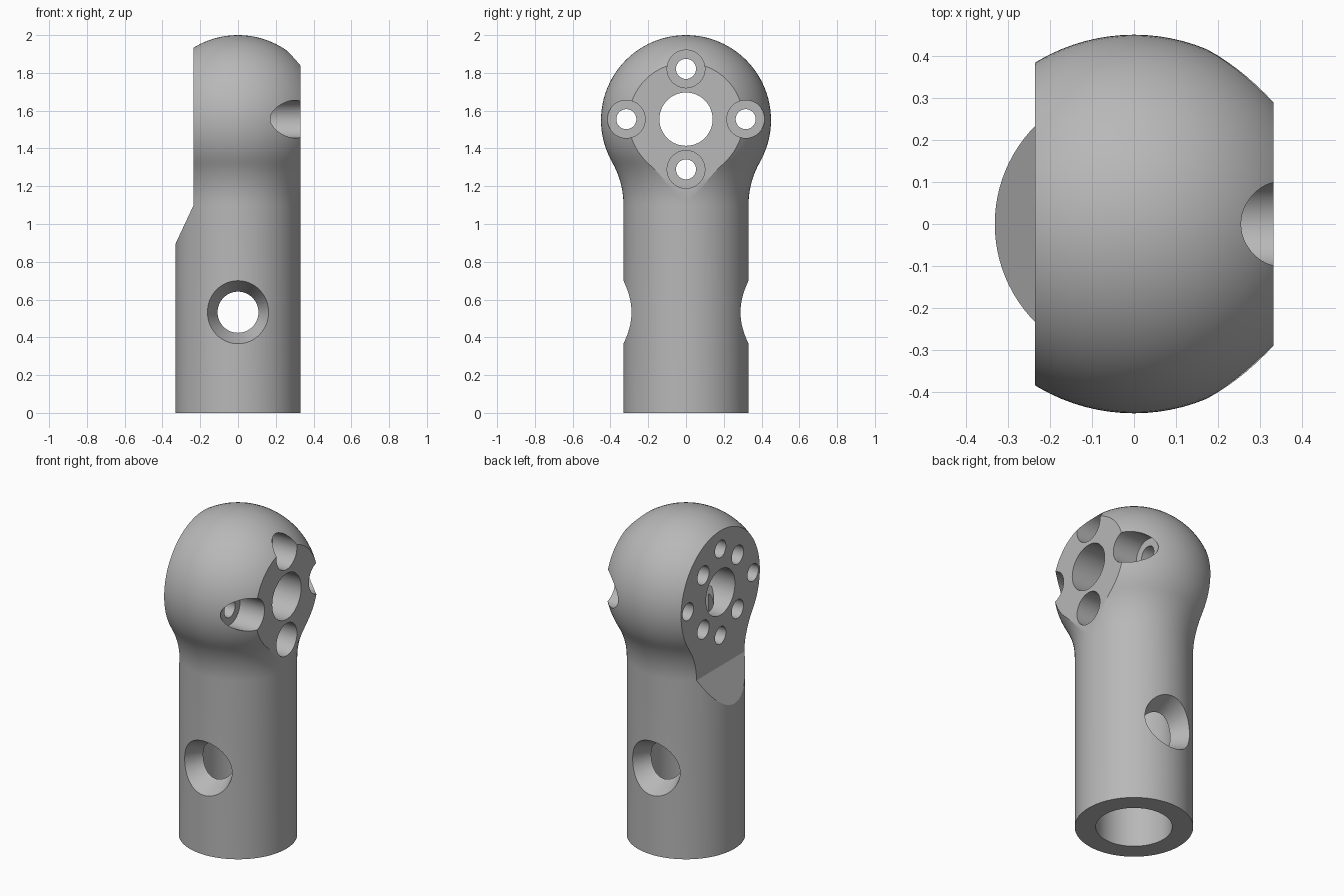
import bpy, bmesh, math
from mathutils import Matrix

cube = bpy.data.objects.get("Cube")
if cube:
    bpy.data.objects.remove(cube, do_unlink=True)

steel = bpy.data.materials.new("grey metal")
steel.use_nodes = True
GREY = (0.48, 0.48, 0.48, 1)
steel.diffuse_color = GREY
steel.node_tree.nodes["Principled BSDF"].inputs["Base Color"].default_value = GREY

SHAFT_R, BALL_R, BALL_Z, NECK_Z = 0.331, 0.45, 1.55, 1.1
HOLE_Z, PIN_Z = 1.555, 0.533
FRONT_X, BACK_X = 0.332, -0.235      # flat faces on the head


def make_object(name, bm):
    bmesh.ops.recalc_face_normals(bm, faces=bm.faces)
    mesh = bpy.data.meshes.new(name)
    bm.to_mesh(mesh)
    bm.free()
    obj = bpy.data.objects.new(name, mesh)
    bpy.context.collection.objects.link(obj)
    mesh.materials.append(steel)
    return obj


def loft(name, rings):
    """Closed skin through a list of equal point rings."""
    bm = bmesh.new()
    rows = [[bm.verts.new(p) for p in ring] for ring in rings]
    n = len(rows[0])
    for a, b in zip(rows, rows[1:]):
        for i in range(n):
            j = (i + 1) % n
            bm.faces.new((a[i], a[j], b[j], b[i]))
    bm.faces.new(rows[0])
    bm.faces.new(rows[-1])
    return make_object(name, bm)


def lathe(name, profile, sides):
    turns = [2 * math.pi * i / sides for i in range(sides)]
    return loft(name, [[(r * math.cos(t), r * math.sin(t), z) for t in turns]
                       for r, z in profile])


def x_hole(name, x0, x1, y, z, radius):
    hole = lathe(name, [(radius, x0), (radius, x1)], 48)
    hole.data.transform(Matrix.Translation((0, y, z)) @ Matrix.Rotation(math.pi / 2, 4, 'Y'))
    return hole


def prism(name, outline):
    """Block with an x-z outline, running through the whole depth."""
    return loft(name, [[(x, y, z) for x, z in outline] for y in (-1, 1)])


# Body profile: shaft, concave neck tangent to the ball, ball
drop = BALL_Z - NECK_Z
fillet = (drop**2 + SHAFT_R**2 - BALL_R**2) / (2 * (BALL_R - SHAFT_R))
neck_angle = math.atan2(drop, SHAFT_R + fillet)
profile = [(SHAFT_R, 0), (SHAFT_R, NECK_Z)]
for i in range(1, 10):
    a = neck_angle * i / 10
    profile.append((SHAFT_R + fillet * (1 - math.cos(a)), NECK_Z + fillet * math.sin(a)))
for i in range(33):
    a = -neck_angle + (math.pi / 2 - 0.01 + neck_angle) * i / 32
    profile.append((BALL_R * math.cos(a), BALL_Z + BALL_R * math.sin(a)))
body = lathe("rod_end_body", profile, 96)

# Flat faces and the sloping shoulder under the back one
cutters = [
    prism("front_flat_cutter", [(FRONT_X, 0.9), (1, 0.9), (1, 3), (FRONT_X, 3)]),
    prism("back_flat_cutter", [(BACK_X, NECK_Z), (BACK_X, 3), (-1, 3), (-1, 0.9),
                               (-0.5, 0.54), (-SHAFT_R, 0.895)]),
]

# Socket bored up the shaft, narrowing inside the head
cutters.append(lathe("socket_cutter", [(0.214, -0.2), (0.214, 1.1), (0.155, 1.13),
                                       (0.155, 1.5)], 64))

# Centre hole and four counterbored bolt holes
cutters.append(x_hole("centre_hole_cutter", -1, 1, 0, HOLE_Z, 0.141))
for y, z in ((0.316, 0), (-0.316, 0), (0, 0.266), (0, -0.266)):
    cutters.append(x_hole("bolt_hole_cutter", -1, 0.5, y, HOLE_Z + z, 0.053))
    cutters.append(x_hole("counterbore_cutter", 0.165, 1, y, HOLE_Z + z, 0.1))

# Four blind holes between them on the back face
for y in (-0.167, 0.167):
    for z in (-0.167, 0.167):
        cutters.append(x_hole("blind_hole_cutter", -1, -0.05, y, HOLE_Z + z, 0.057))


# Cross pin hole, flaring outward through the wall on both sides
def pin_rings(side):
    inner, outer = [], []
    for i in range(64):
        t = 2 * math.pi * i / 64
        c, s = math.cos(t), math.sin(t)
        xi, xo = 0.102 * c, 0.162 * c
        p = (xi, math.sqrt(0.2**2 - xi**2), 0.102 * s)
        q = (xo, math.sqrt(SHAFT_R**2 - xo**2), 0.167 * s)
        q = [a + (b - a) * 1.5 for a, b in zip(p, q)]
        inner.append((p[0], side * p[1], p[2] + PIN_Z))
        outer.append((q[0], side * q[1], q[2] + PIN_Z))
    return inner, outer


front_in, front_out = pin_rings(-1)
back_in, back_out = pin_rings(1)
cutters.append(loft("pin_hole_cutter", [front_out, front_in, back_in, back_out]))

# Cut everything out of the body
bpy.ops.object.select_all(action='DESELECT')
body.select_set(True)
bpy.context.view_layer.objects.active = body
for cutter in cutters:
    cutter.hide_render = True
    mod = body.modifiers.new(cutter.name, 'BOOLEAN')
    mod.operation = 'DIFFERENCE'
    mod.solver = 'EXACT'
    mod.object = cutter
    bpy.ops.object.modifier_apply(modifier=mod.name)
for cutter in cutters:
    bpy.data.objects.remove(cutter, do_unlink=True)

bpy.ops.object.shade_smooth_by_angle(angle=math.radians(25))
